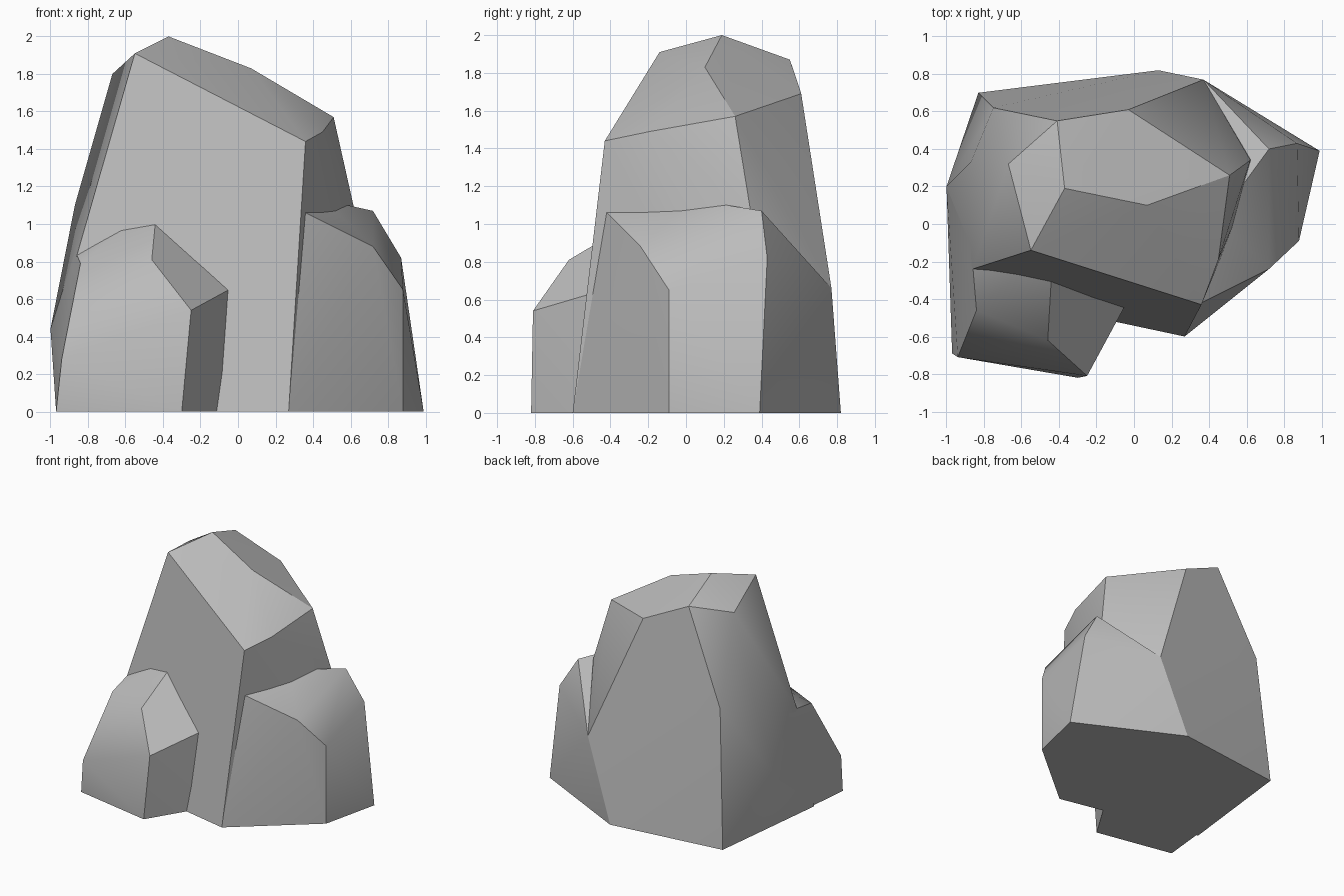
import bpy
import bmesh
import math

cube = bpy.data.objects.get("Cube")
if cube:
    bpy.data.objects.remove(cube, do_unlink=True)


def make_material(name, value):
    material = bpy.data.materials.new(name)
    material.use_nodes = True
    colour = (value, value, value, 1)
    material.diffuse_color = colour
    shader = material.node_tree.nodes["Principled BSDF"]
    shader.inputs["Base Color"].default_value = colour
    shader.inputs["Roughness"].default_value = 0.9
    return material


def make_rock(name, corners, material):
    """Wrap a convex boulder around its corner points."""
    bm = bmesh.new()
    for corner in corners:
        bm.verts.new(corner)
    hull = bmesh.ops.convex_hull(bm, input=bm.verts)
    unused = {v for v in hull["geom_interior"] + hull["geom_unused"]
              if isinstance(v, bmesh.types.BMVert)}
    bmesh.ops.delete(bm, geom=list(unused), context="VERTS")
    # Merge nearly coplanar triangles into broad chiselled facets
    bmesh.ops.dissolve_limit(bm, angle_limit=math.radians(3),
                             verts=bm.verts, edges=bm.edges)
    bmesh.ops.recalc_face_normals(bm, faces=bm.faces)
    mesh = bpy.data.meshes.new(name)
    bm.to_mesh(mesh)
    bm.free()
    mesh.materials.append(material)
    rock = bpy.data.objects.new(name, mesh)
    bpy.context.collection.objects.link(rock)
    # Soften shallow angles, keep the hard ridges
    bpy.ops.object.select_all(action="DESELECT")
    rock.select_set(True)
    bpy.context.view_layer.objects.active = rock
    bpy.ops.object.shade_smooth_by_angle(angle=math.radians(30))
    return rock


stone = make_material("grey stone", 0.5)

# Tall boulder: crown, shoulders, then foot
crown = [(-.37, .19, 2), (-.55, -.14, 1.91), (.07, .1, 1.83),
         (-.67, .32, 1.8), (-.41, .55, 1.87), (-.03, .61, 1.69),
         (.51, .26, 1.57), (.45, -.19, 1.49), (.36, -.43, 1.44)]
shoulders = [(-.75, .62, 1.13), (-.87, .33, 1.1), (-.86, -.24, .83),
             (-1, .2, .44), (.37, .77, .66), (.62, .34, 1.08)]
foot = [(-.83, .7, 0), (.13, .82, 0), (.7, .4, 0),
        (.27, -.6, 0), (-.95, -.34, 0)]
make_rock("tall_boulder", crown + shoulders + foot, stone)

# Side boulder: top, rim, then foot, running back into the tall one
side_top = [(.32, -.44, 1.08), (.45, .03, 1.13), (.72, .4, 1.07),
            (.72, -.24, .88)]
side_rim = [(.88, -.09, .65), (.87, .43, .82), (.37, .77, .66)]
side_foot = [(.27, -.6, 0), (.88, -.09, 0), (.99, .39, 0), (.13, .82, 0)]
make_rock("side_boulder", side_top + side_rim + side_foot, stone)

# Small front boulder: front facets, then the buried back end
front_facets = [(-.84, -.46, .79), (-.46, -.62, .81), (-.25, -.81, .54),
                (-.94, -.71, .28), (-.97, -.69, 0), (-.3, -.82, 0)]
buried_end = [(-.87, -.1, .86), (-.43, -.1, 1.12), (.08, -.2, .72),
              (-1, .2, .44), (.02, -.3, 0), (-.9, 0, 0)]
make_rock("front_boulder", front_facets + buried_end, stone)
